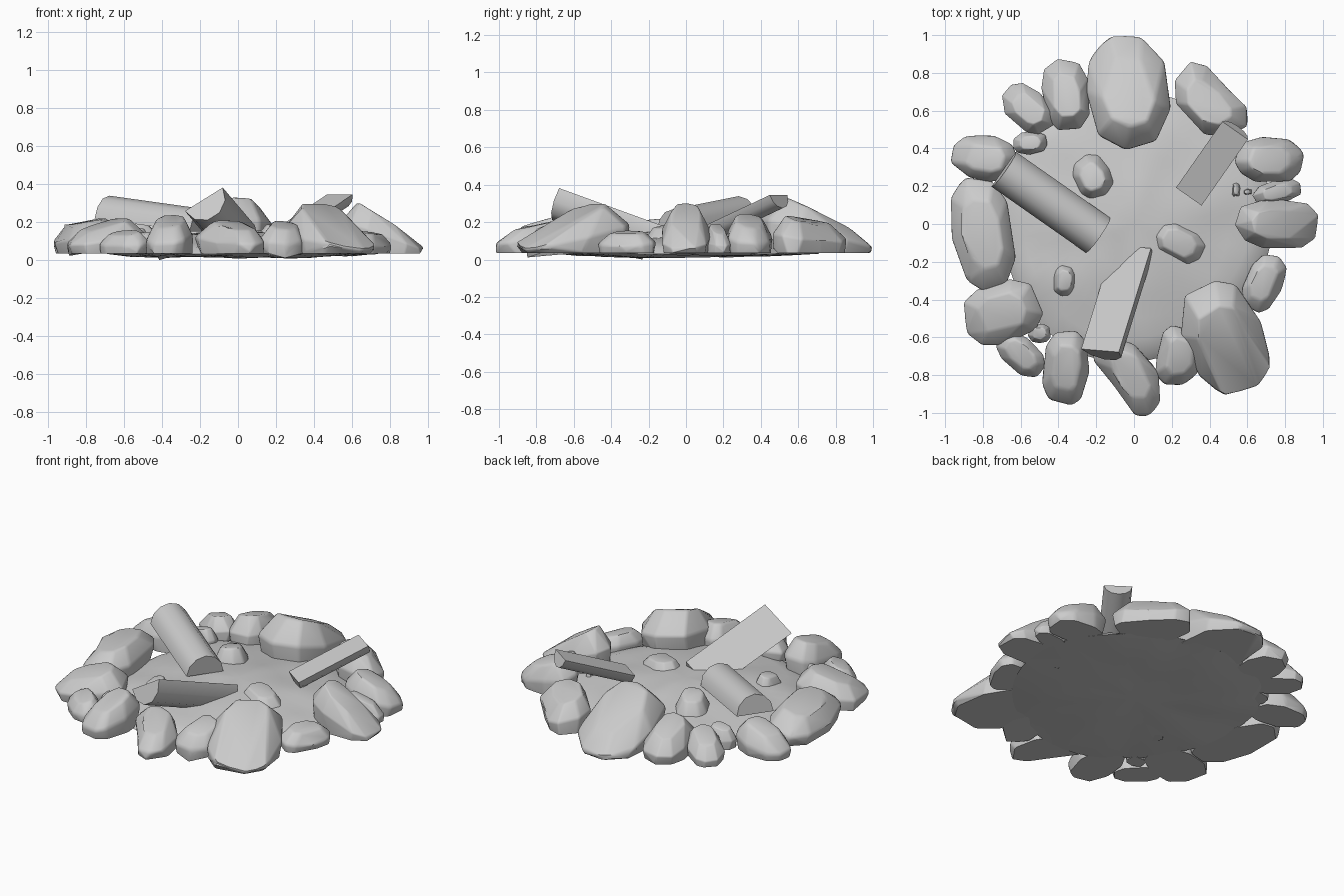
import bpy, bmesh, math, random
from mathutils import Vector, noise

if "Cube" in bpy.data.objects:
    bpy.data.objects.remove(bpy.data.objects["Cube"])

random.seed(7)


def finish(name, bm, angle=30):
    bmesh.ops.recalc_face_normals(bm, faces=bm.faces[:])
    me = bpy.data.meshes.new(name)
    bm.to_mesh(me)
    bm.free()
    ob = bpy.data.objects.new(name, me)
    bpy.context.collection.objects.link(ob)
    bpy.ops.object.select_all(action='DESELECT')
    ob.select_set(True)
    bpy.context.view_layer.objects.active = ob
    bpy.ops.object.shade_smooth_by_angle(angle=math.radians(angle))
    return ob


def stone(name, x, y, a, b, rot, top, tilt=0.06, bend=0.0, base=0.035):
    """Chipped boulder: convex hull of three jittered rings, bevelled, flat underneath."""
    bm = bmesh.new()
    out = Vector((x, y)).normalized()
    c, s = math.cos(math.radians(rot)), math.sin(math.radians(rot))
    h = top - base
    n = 9
    start = random.random()
    for frac, scale in ((0, 0.96), (0.5, 1.03), (1.0, 0.62)):
        for i in range(n):
            t = 2 * math.pi * (i + start + random.uniform(-.2, .2)) / n
            k = scale * random.uniform(0.96, 1.04)
            ct, st = math.cos(t), math.sin(t)
            u = a * k * math.copysign(abs(ct) ** 0.8, ct)
            v = b * k * math.copysign(abs(st) ** 0.8, st)
            p = Vector((u * c - v * s, u * s + v * c))
            z = base + h * frac
            if frac:
                z -= tilt * frac * (p.dot(out) / max(a, b) + 0.5)
                z += random.uniform(-.04, .02) * h
            bm.verts.new((p.x, p.y, min(z, top)))
    res = bmesh.ops.convex_hull(bm, input=bm.verts[:])
    junk = {e for e in res['geom_interior'] + res['geom_unused']
            if isinstance(e, bmesh.types.BMVert)}
    bmesh.ops.delete(bm, geom=list(junk), context='VERTS')
    bmesh.ops.dissolve_limit(bm, angle_limit=math.radians(14),
                             verts=bm.verts[:], edges=bm.edges[:])
    edges = [e for e in bm.edges if max(v.co.z for v in e.verts) > base + 0.01]
    bmesh.ops.bevel(bm, geom=edges, offset=0.13 * min(a, b), offset_type='OFFSET',
                    segments=2, profile=0.5, affect='EDGES', clamp_overlap=True)
    for v in bm.verts:
        u, w = v.co.x * c + v.co.y * s, -v.co.x * s + v.co.y * c
        w += bend * ((u / a) ** 2 - 0.4)
        v.co = Vector((x + u * c - w * s, y + u * s + w * c, v.co.z))
    return finish(name, bm, 35)


def half_log(name, p0, p1, bulge, width, depth, segs=6):
    """Split log: flat face between p0 and p1, round side towards bulge."""
    p0, p1 = Vector(p0), Vector(p1)
    axis = (p1 - p0).normalized()
    side = axis.cross(Vector(bulge)).normalized()
    up = side.cross(axis).normalized()
    bm = bmesh.new()
    rings = []
    for p in (p0, p1):
        rings.append([bm.verts.new(p + side * math.cos(math.pi * i / segs) * width / 2
                                   + up * math.sin(math.pi * i / segs) * depth)
                      for i in range(segs + 1)])
    m = segs + 1
    for i in range(m):
        j = (i + 1) % m
        bm.faces.new((rings[0][i], rings[0][j], rings[1][j], rings[1][i]))
    for r in rings:
        bm.faces.new(r)
    return finish(name, bm, 40)


# Ash mound: low dome with a shallow bumpy underside
bm = bmesh.new()
N = 56
profile = [(0.12, .15), (0.25, .138), (0.38, .12), (0.5, .105), (0.6, .088), (0.68, .065),
           (0.72, .035), (0.6, .024), (0.45, .018), (0.3, .016), (0.15, .016)]
rings = []
for r, z in profile:
    ring = []
    for i in range(N):
        t = 2 * math.pi * i / N
        rr = r * (1 + 0.03 * math.sin(3 * t + 1) * (r > 0.5))
        px, py = rr * math.cos(t), rr * math.sin(t)
        amp = 0.016 if z > 0.04 else 0.012
        dz = amp * noise.noise(Vector((px * 5, py * 5, z * 20)))
        ring.append(bm.verts.new((px, py, max(z + dz, 0.0))))
    rings.append(ring)
for r0, r1 in zip(rings, rings[1:]):
    for i in range(N):
        bm.faces.new((r0[i], r0[(i + 1) % N], r1[(i + 1) % N], r1[i]))
for ring, z in ((rings[0], .155), (rings[-1], .012)):
    mid = bm.verts.new((0, 0, z))
    for i in range(N):
        bm.faces.new((ring[i], ring[(i + 1) % N], mid))
finish("ash_mound", bm, 50)

# Ring stones: x, y, half length, half width, rotation, top, tilt, bend
ring_stones = [
    (-.03, .70, .30, .22, 97, .33, .15, 0),
    (-.36, .68, .19, .125, 97, .24, .06, 0),
    (-.56, .61, .155, .10, -40, .20, .05, 0),
    (-.55, .43, .09, .06, 5, .17, .02, 0),
    (-.79, .35, .175, .12, -8, .22, .06, 0),
    (-.80, -.05, .31, .16, 101, .24, .07, 0),
    (-.70, -.47, .21, .16, 15, .22, .06, 0),
    (-.60, -.69, .15, .085, -42, .17, .05, 0),
    (-.50, -.58, .06, .05, 0, .15, .02, 0),
    (-.36, -.76, .20, .125, 86, .24, .06, 0),
    (-.03, -.80, .235, .12, -55, .21, .05, -.05),
    (.23, -.70, .16, .115, 80, .21, .04, .03),
    (.48, -.61, .30, .21, -67, .30, .13, 0),
    (.69, -.31, .16, .10, 65, .16, .03, 0),
    (.76, .00, .22, .13, -3, .30, .14, 0),
    (.76, .17, .13, .06, 12, .19, .05, 0),
    (.72, .34, .18, .12, -2, .25, .07, 0),
    (.40, .65, .225, .135, -45, .24, .06, .05),
]
for i, row in enumerate(ring_stones):
    stone(f"ring_stone_{i + 1}", *row)

# Loose stones lying in the ash, and two pebbles
loose = [
    (-.22, .25, .12, .10, -60, .22, .03, 0),
    (.24, -.10, .155, .105, -25, .19, .02, 0),
    (-.37, -.30, .09, .065, 85, .17, .02, 0),
    (.54, .18, .04, .025, 90, .15, .01, 0),
    (.60, .17, .025, .02, 0, .14, .01, 0),
]
for i, row in enumerate(loose):
    stone(f"loose_stone_{i + 1}", *row, base=0.03)

# Split logs leaning on the ring
half_log("left_log", (-.69, .29, .22), (-.19, -.06, .15), (0, 0, 1), .225, .12)
half_log("right_log", (.535, .495, .345), (.29, .145, .18), (0, 0, -1), .165, .075)
half_log("front_log", (-.18, -.67, .32), (-.01, -.12, .12), (.065, -.061, -.113), .235, .12, 5)
